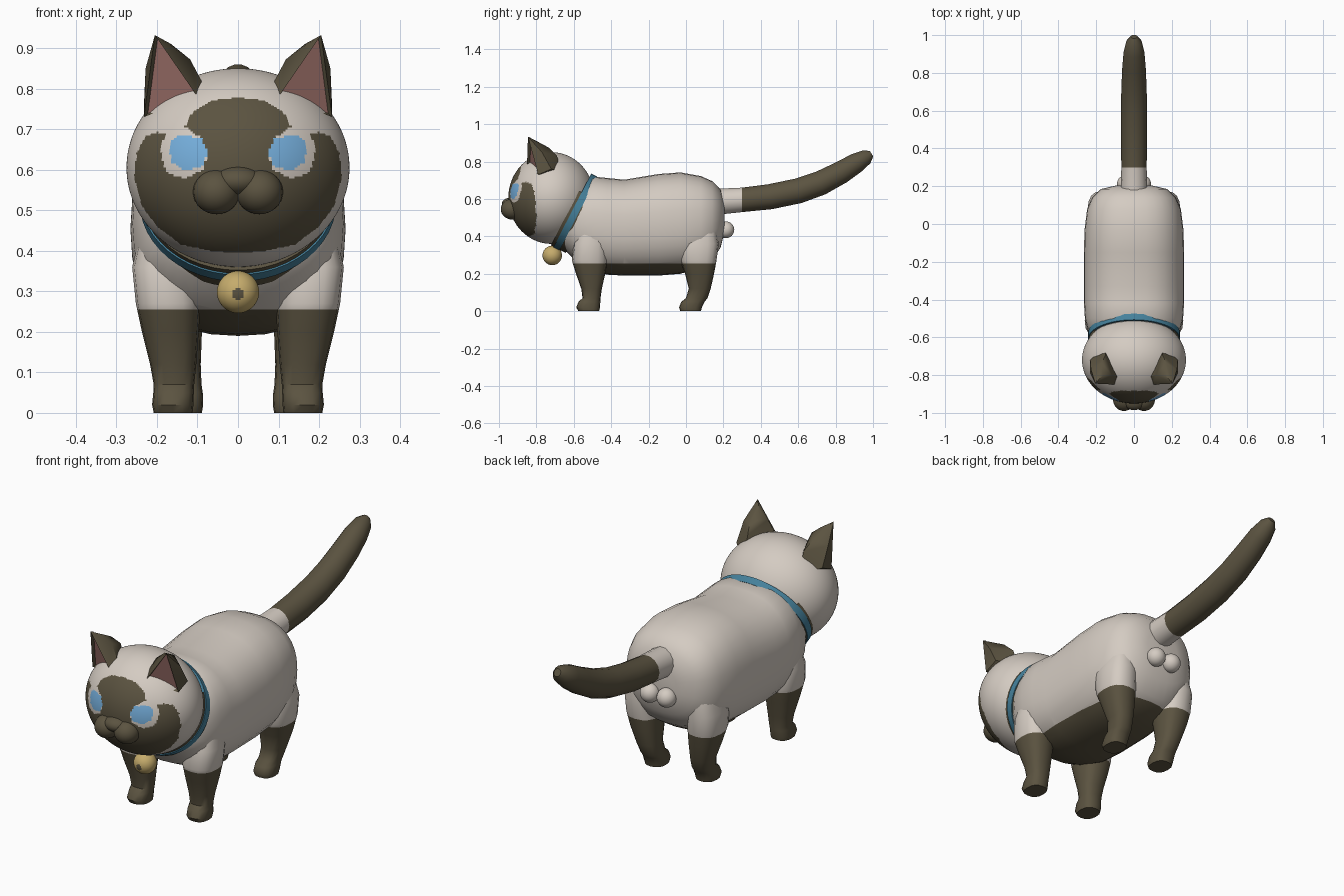
import bpy, bmesh, math
from mathutils import Vector

if "Cube" in bpy.data.objects:
    bpy.data.objects.remove(bpy.data.objects["Cube"])


def material(name, rgb):
    m = bpy.data.materials.new(name)
    m.diffuse_color = (*rgb, 1)
    m.use_nodes = True
    m.node_tree.nodes["Principled BSDF"].inputs["Base Color"].default_value = m.diffuse_color
    return m


CREAM, BROWN, BLUE, TEAL, GOLD, PINK = range(6)
MATS = [material("cream fur", (0.66, 0.60, 0.54)), material("brown fur", (0.105, 0.087, 0.052)),
        material("eye blue", (0.18, 0.43, 0.72)), material("collar teal", (0.06, 0.22, 0.33)),
        material("bell gold", (0.56, 0.41, 0.15)), material("ear pink", (0.33, 0.16, 0.14))]
FUR_LINE = 0.255


def finish(bm, name, rule):
    """Turn a bmesh into an object; rule(face centre) gives its colour."""
    bmesh.ops.recalc_face_normals(bm, faces=bm.faces)
    if rule:
        for f in bm.faces:
            f.material_index = rule(f.calc_center_median())
    me = bpy.data.meshes.new(name)
    bm.to_mesh(me)
    bm.free()
    for m in MATS:
        me.materials.append(m)
    ob = bpy.data.objects.new(name, me)
    bpy.context.collection.objects.link(ob)
    return ob


def ring(c, a, b, n=16, e=2.0):
    """Superellipse ring around c with half axes a and b."""
    pts = []
    for i in range(n):
        t = 2 * math.pi * i / n
        s, k = math.sin(t), math.cos(t)
        pts.append(Vector(c) + Vector(a) * math.copysign(abs(k) ** (2 / e), k)
                   + Vector(b) * math.copysign(abs(s) ** (2 / e), s))
    return pts


def loft(name, rings, rule, cut=None, caps=True):
    bm = bmesh.new()
    rows = [[bm.verts.new(p) for p in r] for r in rings]
    n = len(rows[0])
    for r, s in zip(rows, rows[1:]):
        for i in range(n):
            j = (i + 1) % n
            bm.faces.new((r[i], r[j], s[j], s[i]))
    if caps:
        bm.faces.new(rows[0])
        bm.faces.new(rows[-1])
    if cut:
        bmesh.ops.bisect_plane(bm, geom=bm.verts[:] + bm.edges[:] + bm.faces[:],
                               plane_co=(0, 0, cut), plane_no=(0, 0, 1))
    return finish(bm, name, rule)


def ball(name, loc, radii, rule, u=24, v=16):
    bm = bmesh.new()
    bmesh.ops.create_uvsphere(bm, u_segments=u, v_segments=v, radius=1)
    for p in bm.verts:
        p.co = Vector(loc) + Vector([p.co[i] * radii[i] for i in range(3)])
    return finish(bm, name, rule)


def inside(x, z, poly):
    hit = False
    for (x1, z1), (x2, z2) in zip(poly, poly[1:] + poly[:1]):
        if (z1 > z) != (z2 > z) and x < x1 + (z - z1) * (x2 - x1) / (z2 - z1):
            hit = not hit
    return hit


def fur(c):
    return BROWN if c.z < FUR_LINE else CREAM


# Body: sections along y as (y, bottom, top, half width)
sections = [(-0.68, .36, .50, .12), (-0.64, .32, .60, .20), (-0.58, .255, .68, .24),
            (-0.50, .215, .72, .26), (-0.42, .195, .712, .265), (-0.33, .19, .703, .265),
            (-0.15, .19, .733, .265), (-0.03, .20, .742, .262), (0.08, .23, .722, .248),
            (0.14, .27, .695, .222), (0.185, .34, .65, .175), (0.205, .42, .57, .09)]
loft("body", [ring((0, y, (b + t) / 2), (w, 0, 0), (0, 0, (t - b) / 2), 32, 2.4)
              for y, b, t, w in sections], fur, FUR_LINE)

# Legs: sections along z as (z, centre x, half width, front y, back y)
front = [(0, .16, .048, -.575, -.465), (.02, .161, .051, -.587, -.46), (.05, .159, .050, -.575, -.458),
         (.07, .158, .050, -.553, -.457), (.12, .160, .057, -.56, -.45), (.20, .167, .070, -.588, -.432),
         (.27, .172, .080, -.61, -.42), (.36, .178, .083, -.60, -.42), (.45, .17, .07, -.57, -.45)]
hind = [(0, .137, .048, -.03, .08), (.02, .138, .052, -.037, .085), (.05, .137, .050, -.025, .10),
        (.07, .138, .048, .0, .115), (.12, .145, .053, .015, .132), (.20, .157, .068, -.005, .15),
        (.27, .165, .078, -.03, .163), (.36, .168, .078, -.04, .175), (.45, .16, .06, .0, .16)]
for side, s in (("left", 1), ("right", -1)):
    for label, leg in (("front_leg_", front), ("hind_leg_", hind)):
        loft(label + side, [ring((s * x, (a + b) / 2, z), (w, 0, 0), (0, (b - a) / 2, 0), 16, 2.5)
                            for z, x, w, a, b in leg], fur, FUR_LINE)

# Tail: path as (y, z, radius), cream at the root
path = [(.14, .583, .072), (.30, .595, .067), (.45, .612, .069), (.60, .643, .069), (.72, .685, .067),
        (.83, .742, .062), (.91, .792, .055), (.965, .825, .041), (.992, .842, .018)]
rings = []
for i, (y, z, r) in enumerate(path):
    p, q = path[max(i - 1, 0)], path[min(i + 1, len(path) - 1)]
    d = Vector((0, q[0] - p[0], q[1] - p[1])).normalized()
    if i < 2:
        d = Vector((0, 1, 0))
    rings.append(ring((0, y, z), (r, 0, 0), (0, -d.z * r, d.y * r), 14))
loft("tail", rings, lambda c: BROWN if c.y > .30 else CREAM)

# Head with painted mask and eyes (outlines in |x|, z of the front view)
mask = [(-.01, .777), (.03, .776), (.07, .768), (.11, .745), (.135, .70), (.175, .685), (.20, .692),
        (.23, .68), (.25, .64), (.256, .58), (.237, .51), (.20, .46), (.14, .415), (.06, .398), (-.01, .395)]
socket = [(.075, .645), (.083, .602), (.13, .578), (.175, .592), (.19, .63), (.188, .67),
          (.165, .70), (.13, .705), (.09, .677)]
iris = [(.075, .645), (.085, .61), (.13, .597), (.162, .617), (.171, .65), (.163, .675),
        (.14, .686), (.09, .677)]


def face_paint(c):
    x = abs(c.x)
    if c.y > -0.74 or not (inside(x, c.z, mask) or inside(x, c.z, iris)):
        return CREAM
    if inside(x, c.z, iris):
        return BLUE
    return CREAM if inside(x, c.z, socket) else BROWN


ball("head", (0, -.72, .605), (.275, .23, .245), face_paint, 224, 144)

# Muzzle and nose
ball("nose", (0, -.935, .572), (.06, .05, .036), lambda c: BROWN)
for side, s in (("left", 1), ("right", -1)):
    ball("muzzle_" + side, (s * .053, -.93, .545), (.058, .06, .055), lambda c: BROWN)

# Ears: hull with an inset pink opening
opening = [(.232, -.79, .73), (.205, -.845, .932), (.10, -.85, .78)]
shell = [(.075, -.81, .79), (.118, -.80, .872), (.165, -.80, .91), (.17, -.735, .875), (.15, -.675, .78),
         (.15, -.69, .83), (.228, -.77, .85), (.232, -.72, .76), (.19, -.68, .75)]
for side, s in (("left", 1), ("right", -1)):
    bm = bmesh.new()
    vs = [bm.verts.new((s * x, y, z)) for x, y, z in opening + shell]
    rim = set(vs[:3])
    bmesh.ops.convex_hull(bm, input=vs)
    bmesh.ops.recalc_face_normals(bm, faces=bm.faces)
    for f in bm.faces:
        f.material_index = BROWN
    inner = [f for f in bm.faces if set(f.verts) == rim]
    bmesh.ops.inset_region(bm, faces=inner, thickness=.008, depth=-.015)
    for f in inner:
        f.material_index = PINK
    finish(bm, "ear_" + side, None)

# Collar: tilted teal band over a wider brown band
up, fwd = Vector((0, .456, .89)), Vector((0, -.89, .456))
centre = Vector((0, -.592, .53))


def band(name, half_x, half_up, lo, hi, rule, thick=.012, limit=None):
    prof = [(lo, 0), (hi, 0), (hi, -thick), (lo, -thick), (lo, 0)]
    rs = [ring(centre + fwd * o, (half_x + d, 0, 0), up * (half_up + d), 48) for o, d in prof]
    ob = loft(name, rs, rule, caps=False)
    bm = bmesh.new()
    bm.from_mesh(ob.data)
    if limit:
        bmesh.ops.delete(bm, geom=[f for f in bm.faces if f.calc_center_median().z > limit], context='FACES')
    bmesh.ops.remove_doubles(bm, verts=bm.verts, dist=1e-5)
    bm.to_mesh(ob.data)
    bm.free()


band("collar", .243, .222, -.018, .018, lambda c: TEAL)
band("neck_marking", .239, .218, -.055, .035, lambda c: BROWN, limit=.62)

# Bell with dark slot
ball("bell", (0, -.715, .298), (.052, .052, .052),
     lambda c: BROWN if c.y < -.74 and math.hypot(c.x, c.z - .293) < .015 else GOLD, 48, 32)

# Rear balls under the tail
for side, s in (("left", 1), ("right", -1)):
    ball("rear_ball_" + side, (s * .045, .213, .435), (.045, .045, .045), lambda c: CREAM)

# Smooth shading with sharp creases
for ob in bpy.context.collection.objects:
    ob.select_set(True)
    bpy.context.view_layer.objects.active = ob
bpy.ops.object.shade_smooth_by_angle(angle=math.radians(42))
